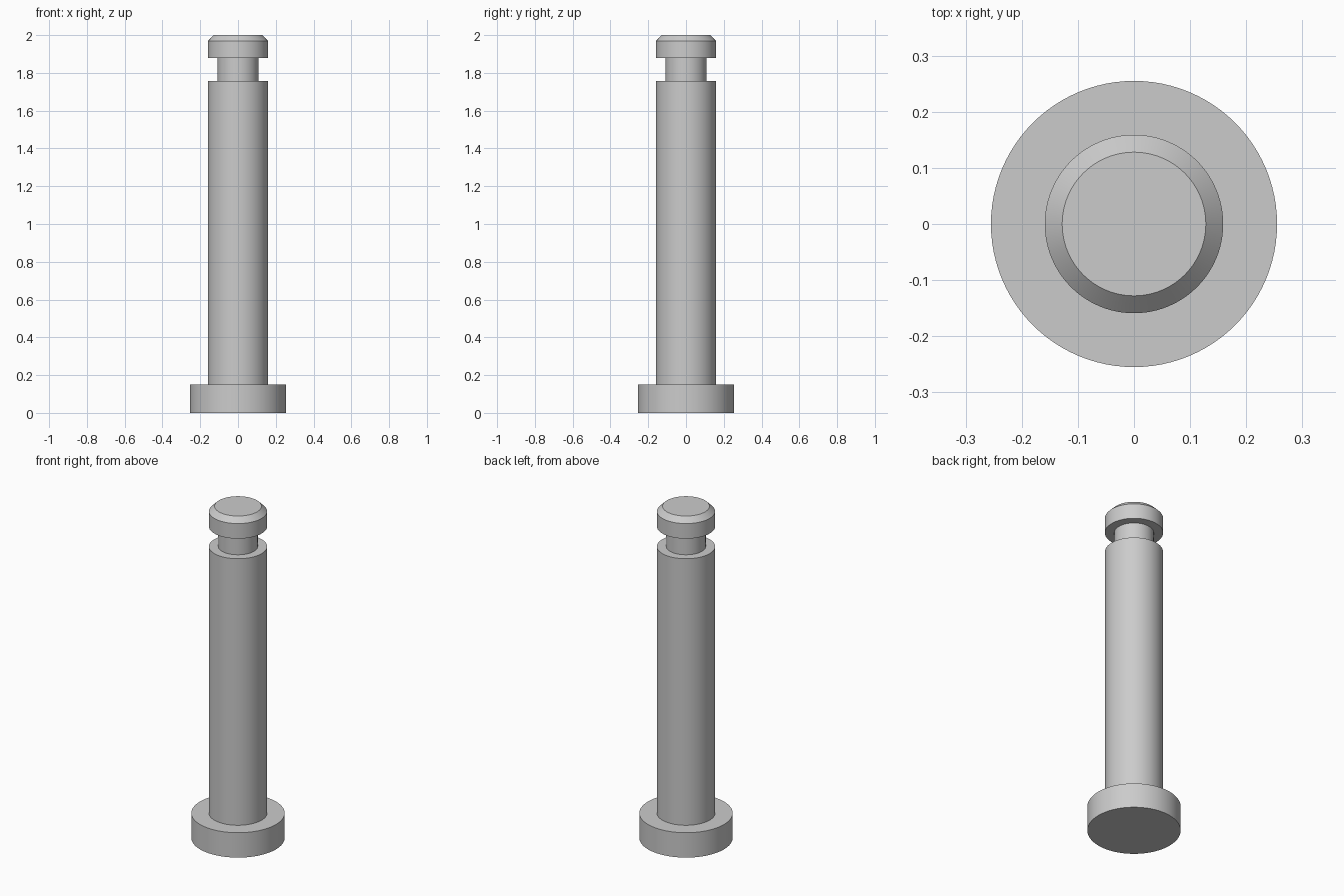
import bpy
import bmesh
import math

SEGMENTS = 96

default_cube = bpy.data.objects.get("Cube")
if default_cube:
    bpy.data.objects.remove(default_cube, do_unlink=True)


def make_material(name, colour):
    mat = bpy.data.materials.new(name)
    mat.use_nodes = True
    mat.diffuse_color = colour
    for node in mat.node_tree.nodes:
        if node.type == 'BSDF_PRINCIPLED':
            node.inputs["Base Color"].default_value = colour
    return mat


def lathe(name, profile, material):
    """Revolve a (radius, height) profile about z; both ends lie on the axis."""
    bm = bmesh.new()
    verts = [bm.verts.new((r, 0, z)) for r, z in profile]
    edges = [bm.edges.new(pair) for pair in zip(verts, verts[1:])]
    bmesh.ops.spin(bm, geom=verts + edges, cent=(0, 0, 0), axis=(0, 0, 1),
                   angle=math.tau, steps=SEGMENTS, use_duplicate=False)
    bmesh.ops.remove_doubles(bm, verts=bm.verts, dist=1e-5)
    # Merge each end fan into one flat cap
    bmesh.ops.dissolve_verts(
        bm, verts=[v for v in bm.verts if v.co.xy.length < 1e-4])
    bmesh.ops.recalc_face_normals(bm, faces=bm.faces)
    mesh = bpy.data.meshes.new(name)
    bm.to_mesh(mesh)
    bm.free()
    mesh.materials.append(material)
    obj = bpy.data.objects.new(name, mesh)
    bpy.context.collection.objects.link(obj)
    bpy.ops.object.select_all(action='DESELECT')
    obj.select_set(True)
    bpy.context.view_layer.objects.active = obj
    bpy.ops.object.shade_smooth_by_angle(angle=math.radians(30))
    return obj


steel = make_material("grey steel", (0.6, 0.6, 0.6, 1))

# Main dimensions
head_r, shaft_r, groove_r, tip_r = 0.255, 0.159, 0.108, 0.128
head_top, groove_low, groove_high, chamfer_low, top = 0.15, 1.757, 1.878, 1.969, 2.0

# One turned piece: flanged head, shaft, retaining groove, chamfered tip
lathe("clevis_pin", [
    (0, 0), (head_r, 0), (head_r, head_top),
    (shaft_r, head_top), (shaft_r, groove_low),
    (groove_r, groove_low), (groove_r, groove_high),
    (shaft_r, groove_high), (shaft_r, chamfer_low),
    (tip_r, top), (0, top),
], steel)
